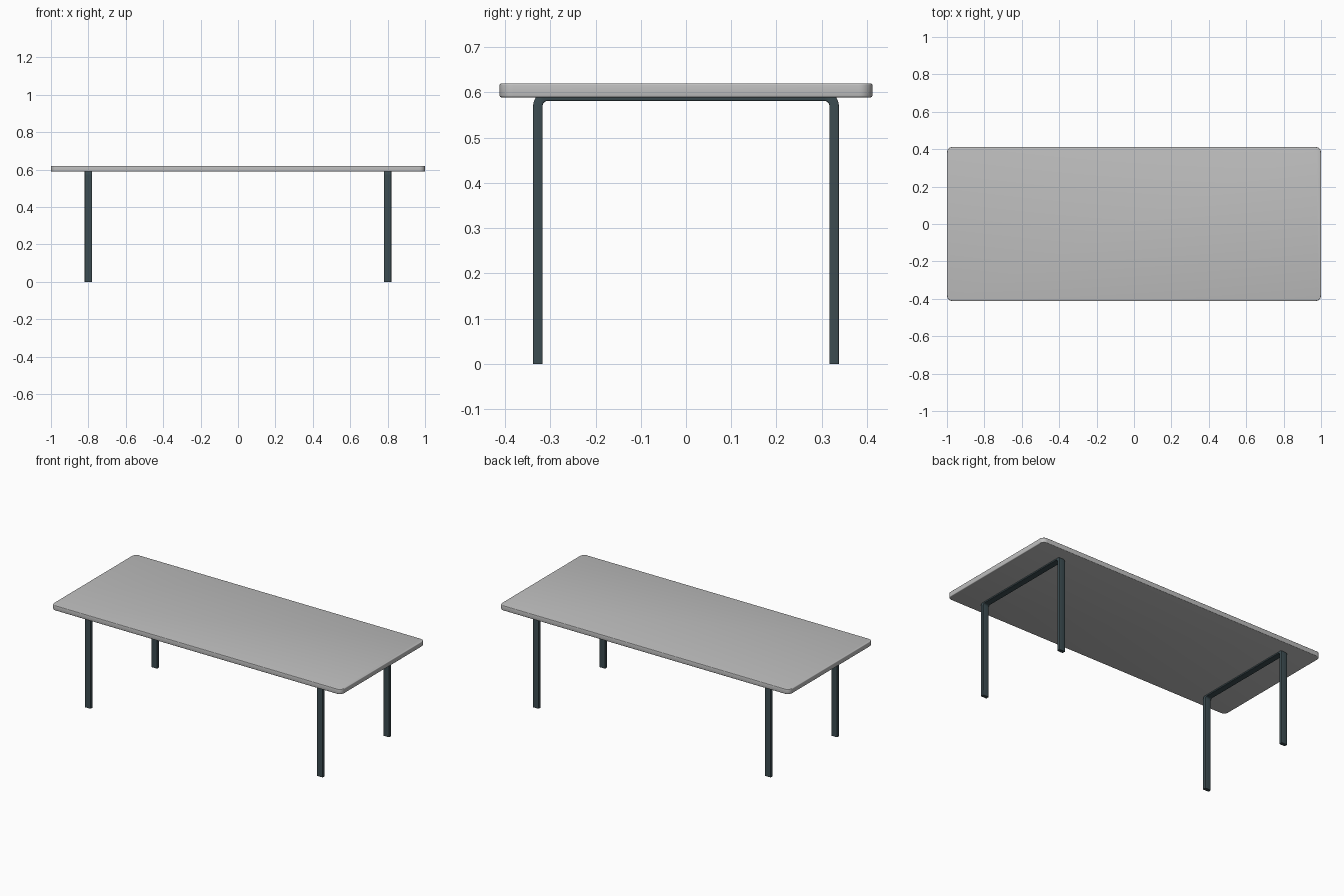
import bpy, bmesh, math

if "Cube" in bpy.data.objects:
    bpy.data.objects.remove(bpy.data.objects["Cube"])


def material(name, color):
    m = bpy.data.materials.new(name)
    m.diffuse_color = (*color, 1.0)
    m.use_nodes = True
    m.node_tree.nodes["Principled BSDF"].inputs["Base Color"].default_value = m.diffuse_color
    return m


def arc(cx, cy, r, a0, a1, n=8):
    return [(cx + r * math.cos(math.radians(a0 + (a1 - a0) * i / n)),
             cy + r * math.sin(math.radians(a0 + (a1 - a0) * i / n)))
            for i in range(n + 1)]


def prism(name, points, extrude, mat, bevel, keep_edge):
    """Extrude a closed outline, then round the rim edges chosen by keep_edge."""
    bm = bmesh.new()
    face = bm.faces.new([bm.verts.new(p) for p in points])
    ret = bmesh.ops.extrude_face_region(bm, geom=[face])
    bmesh.ops.translate(bm, vec=extrude,
                        verts=[g for g in ret["geom"] if isinstance(g, bmesh.types.BMVert)])
    bmesh.ops.recalc_face_normals(bm, faces=bm.faces[:])
    bmesh.ops.bevel(bm, geom=[e for e in bm.edges if keep_edge(*e.verts)],
                    offset=bevel, segments=3, profile=0.5, affect='EDGES')
    bmesh.ops.recalc_face_normals(bm, faces=bm.faces[:])
    me = bpy.data.meshes.new(name)
    bm.to_mesh(me)
    bm.free()
    me.materials.append(mat)
    ob = bpy.data.objects.new(name, me)
    bpy.context.collection.objects.link(ob)
    bpy.ops.object.select_all(action='DESELECT')
    ob.select_set(True)
    bpy.context.view_layer.objects.active = ob
    bpy.ops.object.shade_smooth_by_angle(angle=math.radians(35))
    return ob


top_mat = material("light grey", (0.52, 0.52, 0.52))
leg_mat = material("dark slate", (0.045, 0.072, 0.082))

# Table top: rounded rectangle slab with softened rims
W, D, Z0, Z1, R = 1.0, 0.412, 0.589, 0.62, 0.03
outline = []
for sx, sy, a in ((1, 1, 0), (-1, 1, 90), (-1, -1, 180), (1, -1, 270)):
    outline += arc(sx * (W - R), sy * (D - R), R, a, a + 90)
prism("table_top", [(x, y, Z0) for x, y in outline], (0, 0, Z1 - Z0), top_mat, 0.004,
      lambda a, b: abs(a.co.z - b.co.z) < 1e-5)

# Leg frames: bent flat bar, two legs joined by a bar under the top
OUT, T, TOP, RI, WIDTH = 0.338, 0.021, 0.602, 0.011, 0.04
RO = RI + T
cy, cz = OUT - RO, TOP - RO
frame = [(OUT, 0)] + arc(cy, cz, RO, 0, 90) + arc(-cy, cz, RO, 90, 180) + [(-OUT, 0)]
frame += [(-OUT + T, 0)] + arc(-cy, cz, RI, 180, 90) + arc(cy, cz, RI, 90, 0) + [(OUT - T, 0)]
for side, x in (("left", -0.8), ("right", 0.8)):
    prism(side + "_leg_frame", [(x - WIDTH / 2, y, z) for y, z in frame],
          (WIDTH, 0, 0), leg_mat, 0.003,
          lambda a, b: abs(a.co.x - b.co.x) < 1e-5 and max(a.co.z, b.co.z) > 0.01)
